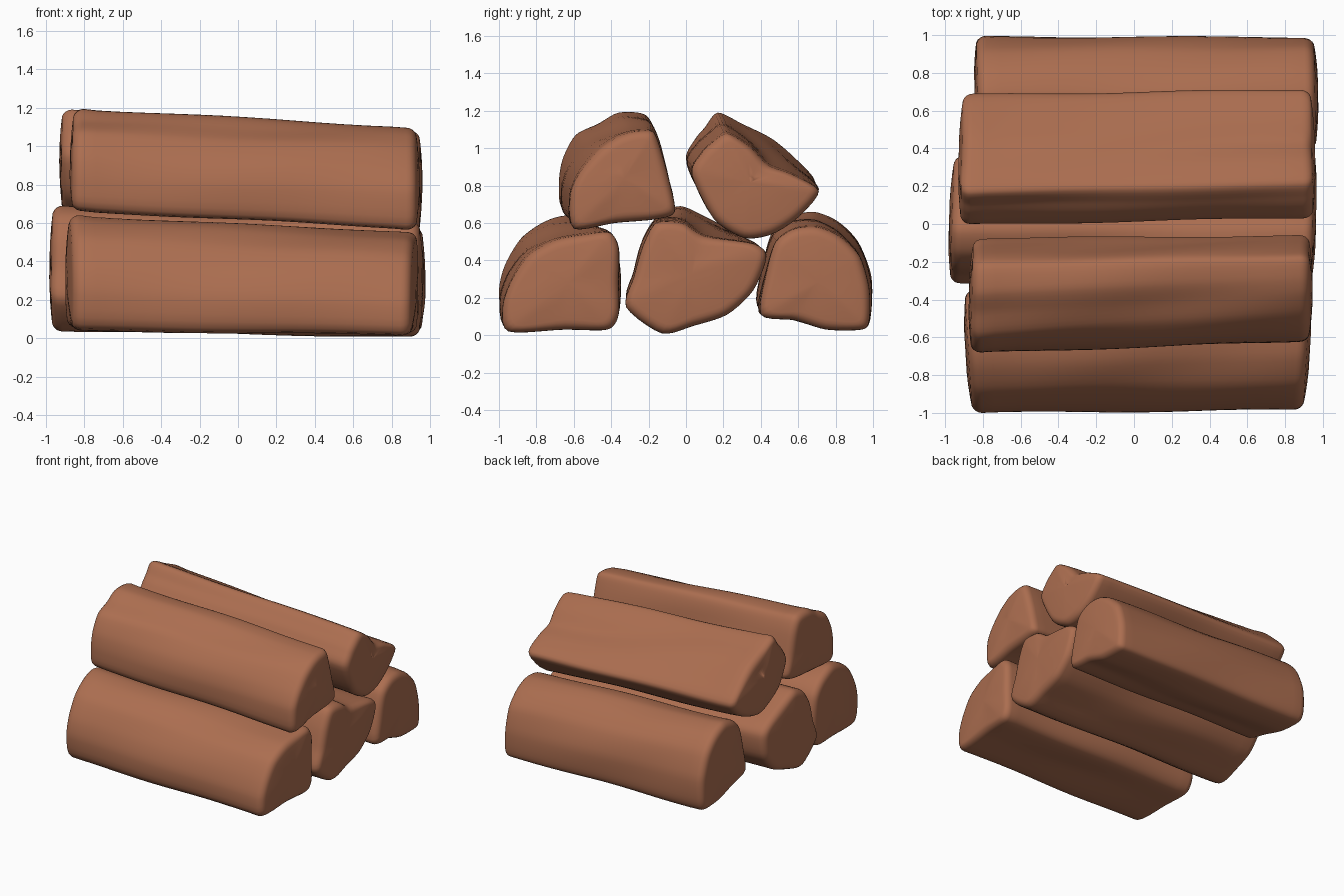
import bpy, bmesh, math
from mathutils import Vector

if "Cube" in bpy.data.objects:
    bpy.data.objects.remove(bpy.data.objects["Cube"])

bark = bpy.data.materials.new("brown wood")
bark.diffuse_color = (0.41, 0.155, 0.08, 1)
bark.use_nodes = True
bark.node_tree.nodes["Principled BSDF"].inputs["Base Color"].default_value = bark.diffuse_color
SUB = 5        # samples per profile segment
EDGE = 0.055   # rounding radius at the sawn ends


def smooth_loop(pts):
    """Closed, softly rounded curve through (y, z) points."""
    p = [Vector(q) for q in pts]
    n, out = len(p), []
    for i in range(n):
        a, b, c, d = p[i - 1], p[i], p[(i + 1) % n], p[(i + 2) % n]
        for s in range(SUB):
            t = s / SUB
            m0, m1 = (c - a) * 0.4, (d - b) * 0.4
            out.append(b * (2*t**3 - 3*t**2 + 1) + m0 * (t**3 - 2*t**2 + t)
                       + c * (3*t**2 - 2*t**3) + m1 * (t**3 - t**2))
    return out


def log(name, x0, x1, right, left, skew0=0.0, skew1=0.0, phase=0.0):
    """Split log lofted from its left end profile to its right end profile."""
    R, L = smooth_loop(right), smooth_loop(left)
    n = len(R)
    # stations: (position along length, distance in from the end, inset)
    arc = [(EDGE * (1 - math.sin(a)), EDGE * (1 - math.cos(a)))
           for a in (math.pi / 2 * k / 5 for k in range(6))]
    caps = [(-0.014, 0.24), (-0.01, 0.16), (-0.004, 0.09)]
    end = caps + [(d, i) for d, i in reversed(arc)]
    stations = [(0, d, i) for d, i in end]
    stations += [(k / 14, 0, 0) for k in range(1, 14)]
    stations += [(1, -d, i) for d, i in reversed(end)]
    bm = bmesh.new()
    rings = []
    for f, d, inset in stations:
        sec = [L[j].lerp(R[j], f) for j in range(n)]
        c = sum(sec, Vector((0, 0))) / n
        ring = []
        for j, p in enumerate(sec):
            v = p - c
            r = v.length
            wave = 0.008 * math.sin(math.pi * f) * math.sin(7 * f + 3 * math.atan2(v.y, v.x) + phase)
            q = c + v * (max(r - inset, 0.03) + wave) / r
            lo, hi = x0 + skew0 * (q.x - c.x), x1 + skew1 * (q.x - c.x)
            ring.append(bm.verts.new((lo + (hi - lo) * f + d, q.x, q.y)))
        rings.append(ring)
    for a, b in zip(rings, rings[1:]):
        for j in range(n):
            bm.faces.new((a[j], a[(j + 1) % n], b[(j + 1) % n], b[j]))
    # close both ends with fans
    for ring in (rings[0], rings[-1]):
        mid = bm.verts.new(sum((v.co for v in ring), Vector()) / n)
        for j in range(n):
            bm.faces.new((ring[j], ring[(j + 1) % n], mid))
    bmesh.ops.recalc_face_normals(bm, faces=bm.faces)
    for face in bm.faces:
        face.smooth = True
    me = bpy.data.meshes.new(name)
    bm.to_mesh(me)
    bm.free()
    me.materials.append(bark)
    bpy.context.collection.objects.link(bpy.data.objects.new(name, me))


# bottom row
log("front_bottom_log", -0.88, 0.92,
    [(-.95, .02), (-.98, .16), (-.93, .30), (-.84, .43), (-.70, .51), (-.54, .54),
     (-.41, .55), (-.36, .47), (-.36, .28), (-.36, .11), (-.42, .03), (-.65, .03)],
    [(-.95, .05), (-1.0, .22), (-.97, .37), (-.88, .52), (-.75, .61), (-.62, .64),
     (-.47, .58), (-.38, .48), (-.35, .30), (-.37, .14), (-.44, .06), (-.65, .05)],
    -0.06, 0.06, 0.0)

log("middle_bottom_log", -0.965, 0.95,
    [(-.32, .15), (-.28, .31), (-.23, .48), (-.16, .60), (-.02, .60), (.10, .53),
     (.36, .49), (.43, .42), (.36, .24), (.22, .11), (.04, .05), (-.13, .01)],
    [(-.31, .20), (-.27, .36), (-.23, .52), (-.15, .64), (-.03, .69), (.11, .63),
     (.30, .53), (.36, .45), (.34, .28), (.22, .14), (.04, .07), (-.13, .04)],
    0.03, 0.02, 2.0)

log("back_bottom_log", -0.83, 0.96,
    [(.40, .11), (.43, .34), (.48, .50), (.58, .57), (.70, .58), (.82, .53),
     (.93, .42), (.98, .25), (.98, .08), (.94, .03), (.75, .03), (.58, .08)],
    [(.38, .16), (.41, .38), (.46, .55), (.55, .63), (.68, .66), (.81, .61),
     (.92, .50), (.99, .32), (.99, .13), (.94, .05), (.75, .05), (.56, .10)],
    -0.03, -0.02, 4.0)

# top row
log("front_top_log", -0.86, 0.93,
    [(-.60, .57), (-.62, .75), (-.57, .87), (-.47, .99), (-.37, 1.06), (-.28, 1.09),
     (-.18, 1.09), (-.14, 1.01), (-.09, .83), (-.06, .66), (-.16, .62), (-.38, .60)],
    [(-.65, .67), (-.68, .80), (-.66, .94), (-.59, 1.07), (-.47, 1.13), (-.36, 1.19),
     (-.22, 1.18), (-.16, 1.08), (-.11, .88), (-.08, .74), (-.18, .69), (-.40, .67)],
    0.02, 0.0, 1.0)

log("back_top_log", -0.915, 0.945,
    [(.03, .86), (.08, .97), (.14, 1.03), (.22, 1.08), (.34, 1.01), (.44, .91),
     (.57, .86), (.71, .77), (.60, .63), (.46, .54), (.31, .52), (.15, .62)],
    [(.00, .94), (.05, 1.05), (.10, 1.11), (.17, 1.19), (.30, 1.13), (.46, 1.05),
     (.59, .94), (.69, .82), (.60, .71), (.46, .64), (.31, .62), (.10, .74)],
    0.02, -0.02, 3.0)
